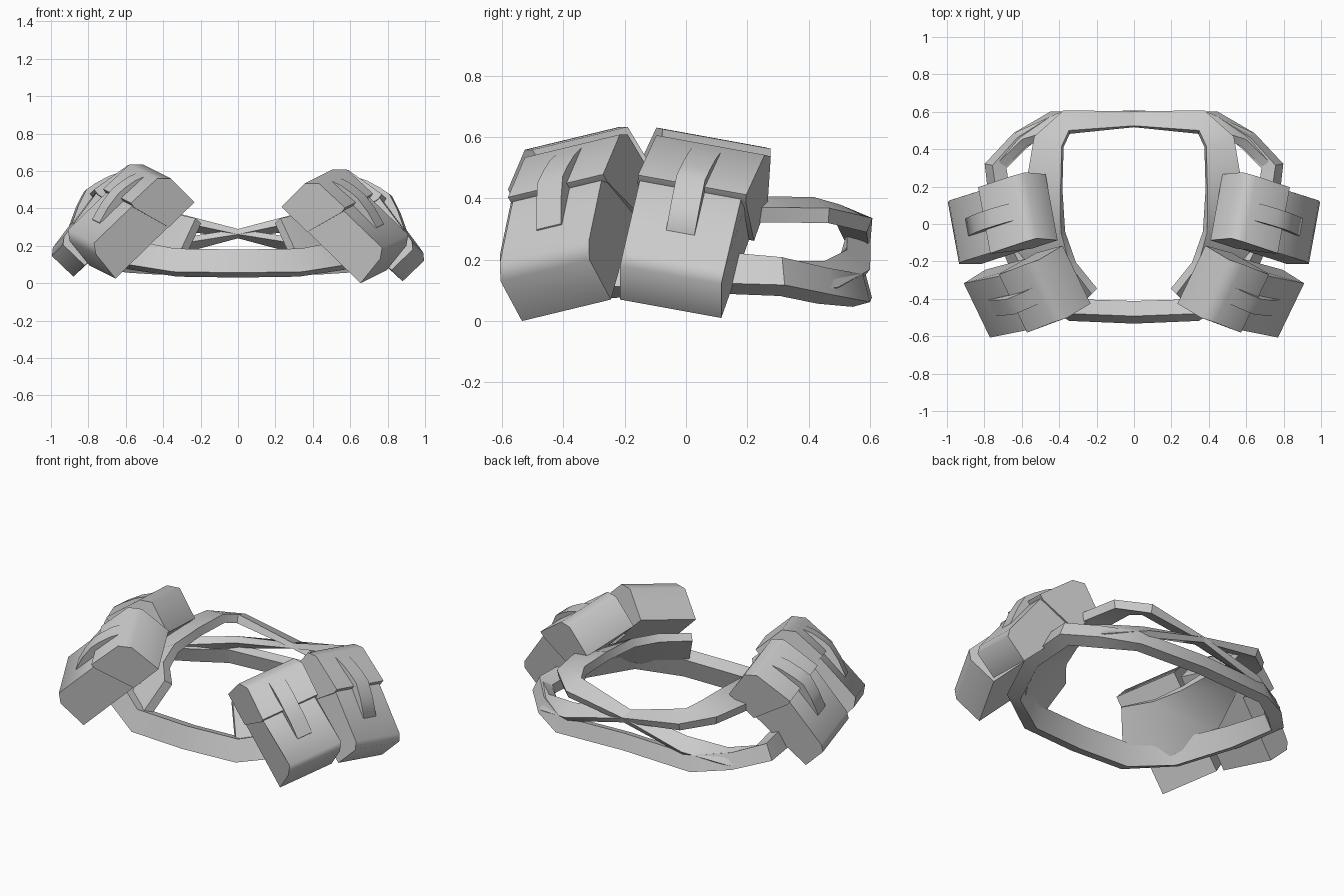
import bpy, bmesh, math
from mathutils import Vector

cube = bpy.data.objects.get("Cube")
if cube:
    bpy.data.objects.remove(cube, do_unlink=True)

UP = Vector((0, 0, 1))
CENTRE = Vector((0, 0.05, 0))

grey = bpy.data.materials.new("plain_grey")
grey.use_nodes = True
COLOUR = (0.6, 0.6, 0.6, 1)
grey.diffuse_color = COLOUR
grey.node_tree.nodes["Principled BSDF"].inputs["Base Color"].default_value = COLOUR


def finish(name, bm, angle):
    bmesh.ops.recalc_face_normals(bm, faces=bm.faces)
    mesh = bpy.data.meshes.new(name)
    bm.to_mesh(mesh)
    bm.free()
    mesh.materials.append(grey)
    obj = bpy.data.objects.new(name, mesh)
    bpy.context.collection.objects.link(obj)
    bpy.ops.object.select_all(action="DESELECT")
    obj.select_set(True)
    bpy.context.view_layer.objects.active = obj
    bpy.ops.object.shade_smooth_by_angle(angle=math.radians(angle))


def loft(name, sections, closed=False, angle=30):
    """Skin a row of equal cross-sections, capping the ends if open."""
    bm = bmesh.new()
    rows = [[bm.verts.new(p) for p in sec] for sec in sections]
    pairs = list(zip(rows, rows[1:]))
    if closed:
        pairs.append((rows[-1], rows[0]))
    else:
        bm.faces.new(rows[0])
        bm.faces.new(rows[-1])
    for a, b in pairs:
        for i in range(len(a)):
            j = (i + 1) % len(a)
            bm.faces.new((a[i], a[j], b[j], b[i]))
    finish(name, bm, angle)


def prism(name, profile, u, start, end, place):
    """Sweep a pouch profile along its width."""
    loft(name, [[place(p + u * t) for p in profile] for t in (start, end)], angle=62)


def band(name, stations, closed=False):
    """Strap through (x, y, z, inward lean, height, thickness) stations."""
    pts = [Vector(s[:3]) for s in stations]
    count = len(pts)
    sections = []
    for i, (x, y, z, lean, height, thick) in enumerate(stations):
        after = pts[(i + 1) % count] if closed else pts[min(i + 1, count - 1)]
        before = pts[i - 1] if closed else pts[max(i - 1, 0)]
        out = (after - before).cross(UP).normalized()
        if out.dot(pts[i] - CENTRE) < 0:
            out = -out
        a = math.radians(lean)
        tall = (UP * math.cos(a) - out * math.sin(a)) * height / 2
        deep = (out * math.cos(a) + UP * math.sin(a)) * thick / 2
        p = pts[i]
        sections.append([p + tall + deep, p + tall - deep, p - tall - deep, p - tall + deep])
    loft(name, sections, closed)


def flip(stations):
    return [(-s[0],) + tuple(s[1:]) for s in stations]


# Low belt running all the way round
half = [
    (0, -0.472, 0.105, 18, 0.13, 0.085),
    (0.33, -0.46, 0.11, 18, 0.13, 0.085),
    (0.56, -0.31, 0.15, 25, 0.14, 0.08),
    (0.7, 0, 0.165, 25, 0.12, 0.08),
    (0.74, 0.31, 0.145, 25, 0.1, 0.085),
    (0.61, 0.445, 0.115, 20, 0.095, 0.08),
    (0.44, 0.56, 0.1, 15, 0.095, 0.06),
    (0, 0.565, 0.115, 15, 0.095, 0.06),
]
band("low_belt", half + flip(half[-2:0:-1]), closed=True)

# Broad side panels narrowing into high straps that cross at the back
cross = [
    (0.272, -0.422, 0.205, 34, 0.31, 0.05),
    (0.42, -0.28, 0.235, 44, 0.33, 0.05),
    (0.52, -0.06, 0.3, 62, 0.32, 0.05),
    (0.48, 0.2, 0.365, 79, 0.19, 0.05),
    (0.455, 0.44, 0.362, 77, 0.16, 0.05),
    (0.36, 0.545, 0.335, 68, 0.12, 0.05),
    (0, 0.56, 0.265, 75, 0.08, 0.03),
    (-0.38, 0.55, 0.185, 50, 0.1, 0.04),
    (-0.6, 0.455, 0.14, 30, 0.1, 0.05),
    (-0.73, 0.32, 0.145, 25, 0.09, 0.05),
]
band("cross_strap_left", cross)
band("cross_strap_right", flip(cross))

# Pouch profiles: upper back, two ridge points, lid hem, knee, toe, lower back
POUCHES = {
    "front_pouch": (
        [(0.235, -0.42, 0.41), (0.36, -0.495, 0.535), (0.435, -0.52, 0.535), (0.575, -0.575, 0.405),
         (0.77, -0.607, 0.19), (0.76, -0.605, 0.13), (0.655, -0.535, 0.0)],
        (0.14, 0.29, 0.07)),
    "rear_pouch": (
        [(0.41, -0.08, 0.45), (0.52, -0.07, 0.6), (0.59, -0.09, 0.605), (0.77, -0.15, 0.475),
         (0.93, -0.205, 0.225), (0.935, -0.215, 0.18), (0.82, -0.215, 0.07)],
        (0.06, 0.33, -0.06)),
}


def make_pouch(name, points, width, side, lift):
    back, ridge, brow, hem, knee, toe, heel = [Vector(p) for p in points]
    u = Vector(width)
    normal = (hem - brow).cross(u).normalized()
    if normal.z < 0:
        normal = -normal

    def place(p):
        return Vector((p.x * side, p.y, p.z + lift))

    inset = normal * 0.022
    # Body tucked under the lid
    body = [back.lerp(heel, 0.08), brow - inset * 1.5, hem - inset, knee, toe, heel]
    prism(name + "_body", body, u, 0, 1, place)
    # Lid with a folded brow
    lid = [back, ridge, brow, hem, hem - inset * 1.5, back.lerp(heel, 0.33)]
    prism(name + "_lid", lid, u, -0.02, 1.05, place)
    # Long closing strap arched over the hem
    top = brow.lerp(hem, 0.12)
    low = hem.lerp(knee, 0.6) - normal * 0.01
    arch = [top, top.lerp(hem, 0.3) + normal * 0.018, top.lerp(hem, 0.7) + normal * 0.028,
            hem + normal * 0.03, hem.lerp(low, 0.5) + normal * 0.025, low + normal * 0.006,
            low - normal * 0.02, hem - inset * 2]
    prism(name + "_strap", arch, u, 0.36, 0.64, place)


for name, (points, width) in POUCHES.items():
    make_pouch(name + "_left", points, width, 1, 0)
    make_pouch(name + "_right", points, width, -1, 0.025)
